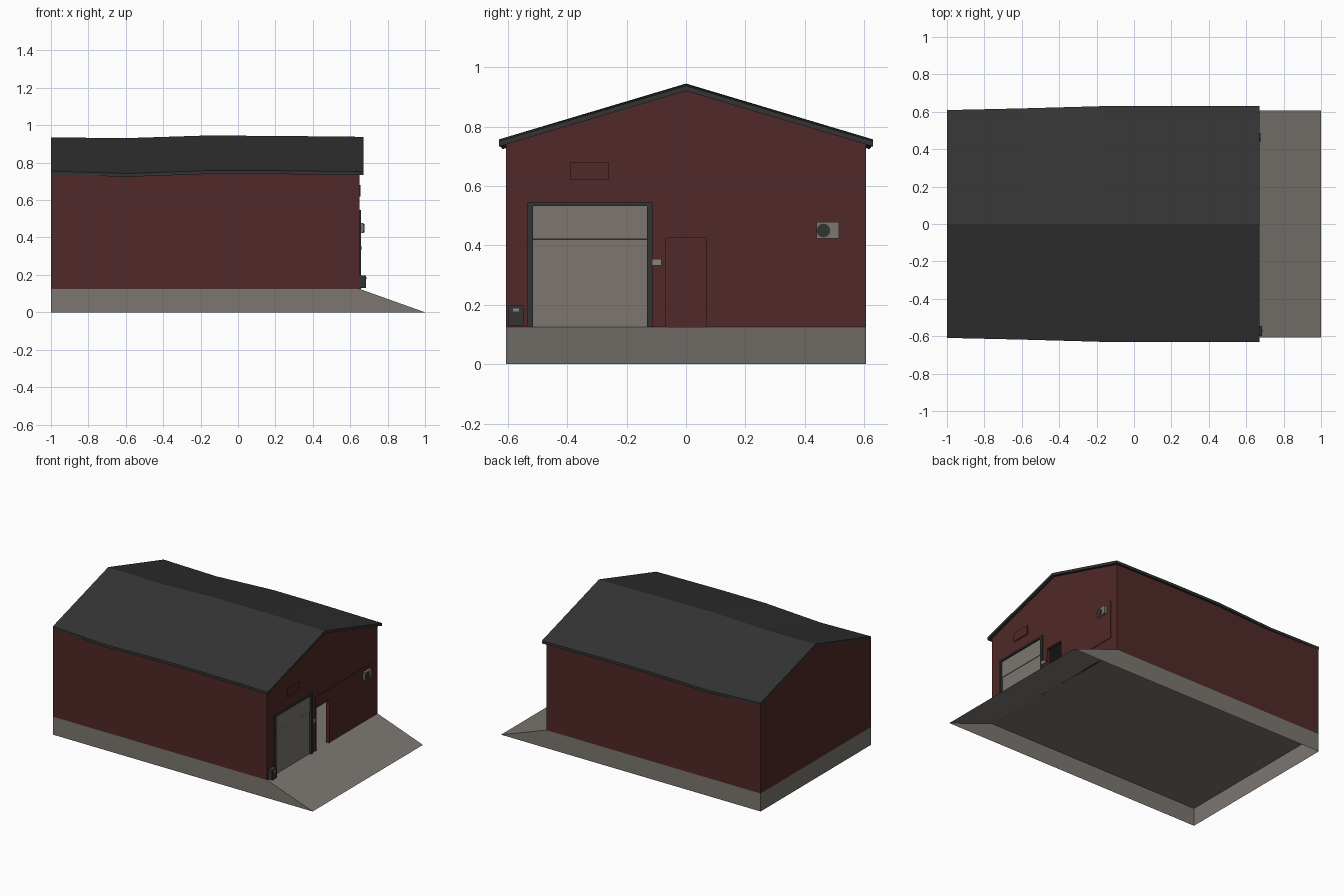
import bpy, bmesh, math
from mathutils import Matrix

if "Cube" in bpy.data.objects:
    bpy.data.objects.remove(bpy.data.objects["Cube"])


def material(name, rgb):
    m = bpy.data.materials.new(name)
    m.diffuse_color = (*rgb, 1)
    m.use_nodes = True
    m.node_tree.nodes["Principled BSDF"].inputs["Base Color"].default_value = m.diffuse_color
    return m


RED = material("barn red", (0.080, 0.022, 0.021))
DARK = material("charcoal", (0.034, 0.034, 0.034))
STONE = material("concrete grey", (0.200, 0.182, 0.162))
PALE = material("pale grey", (0.25, 0.235, 0.21))


def add_object(name, bm, mat):
    bmesh.ops.recalc_face_normals(bm, faces=bm.faces)
    mesh = bpy.data.meshes.new(name)
    bm.to_mesh(mesh)
    bm.free()
    mesh.materials.append(mat)
    ob = bpy.data.objects.new(name, mesh)
    bpy.context.collection.objects.link(ob)
    return ob


def box(name, x, y, z, mat):
    """Box from (min, max) ranges."""
    bm = bmesh.new()
    bmesh.ops.create_cube(bm, size=1)
    for v in bm.verts:
        v.co = [r[0] + (c + 0.5) * (r[1] - r[0]) for c, r in zip(v.co, (x, y, z))]
    return add_object(name, bm, mat)


def loft(name, sections, mat, closed):
    """Join cross-sections of equal point count; closed sections get end caps."""
    bm = bmesh.new()
    rings = [[bm.verts.new(p) for p in s] for s in sections]
    n = len(rings[0])
    for a, b in zip(rings, rings[1:]):
        for i in range(n if closed else n - 1):
            j = (i + 1) % n
            bm.faces.new((a[i], a[j], b[j], b[i]))
    if closed:
        bm.faces.new(rings[0])
        bm.faces.new(rings[-1])
    return add_object(name, bm, mat)


FLOOR, WALL_X, WALL_Y, T = 0.125, 0.65, 0.607, 0.018

# concrete base with sloping ramp, open underneath
side = [(-1, 0), (1, 0), (WALL_X, FLOOR), (-1, FLOOR)]
base = loft("base_and_ramp", [[(x, y, z) for x, z in side] for y in (-WALL_Y, WALL_Y)], STONE, True)
bm = bmesh.new()
bm.from_mesh(base.data)
bmesh.ops.delete(bm, geom=[f for f in bm.faces if all(v.co.z < 0.001 for v in f.verts)],
                 context='FACES_ONLY')
bm.to_mesh(base.data)
bm.free()

# gently sagging roof: x, half width, eave height, ridge height
ROOF = [(-1, 0.609, 0.755, 0.935), (-0.6, 0.618, 0.742, 0.931), (-0.17, 0.63, 0.757, 0.945),
        (0.2, 0.63, 0.757, 0.943), (0.67, 0.63, 0.751, 0.938)]
loft("roof", [[(x, -w, e), (x, 0, r), (x, w, e), (x, w, e - T), (x, 0, r - T), (x, -w, e - T)]
              for x, w, e, r in ROOF], DARK, True)


def wall_top(w, e, r):
    return r - (r - e) * WALL_Y / w - T + 0.004


# side walls following the roof
for name, s in (("front_wall", -1), ("back_wall", 1)):
    loft(name, [[(min(x, WALL_X), s * WALL_Y, FLOOR), (min(x, WALL_X), s * WALL_Y, wall_top(w, e, r))]
                for x, w, e, r in ROOF], RED, False)


# gable walls; the entrance one is notched for the garage door and open doorway
def gable(name, x, roof, notches=()):
    _, w, e, r = roof
    pts = [(-WALL_Y, FLOOR)]
    for a, b, h in notches:
        pts += [(a, FLOOR), (a, h), (b, h), (b, FLOOR)]
    pts += [(WALL_Y, FLOOR), (WALL_Y, wall_top(w, e, r)), (0, r - T + 0.004),
            (-WALL_Y, wall_top(w, e, r))]
    bm = bmesh.new()
    f = bm.faces.new([bm.verts.new((x, y, z)) for y, z in pts])
    if notches:
        geo = bmesh.ops.extrude_face_region(bm, geom=[f])["geom"]
        bmesh.ops.translate(bm, vec=(-0.02, 0, 0), verts=[g for g in geo if isinstance(g, bmesh.types.BMVert)])
    return add_object(name, bm, RED)


gable("left_gable_wall", -1, ROOF[0])
gable("entrance_gable_wall", WALL_X, ROOF[-1], [(-0.517, -0.127, 0.537), (-0.068, 0.07, 0.425)])


# raised frames around both openings
def frame(name, y0, y1, top, w, x1, mat):
    box(name + "_left_post", (0.635, x1), (y0, y0 + w), (FLOOR, top), mat)
    box(name + "_right_post", (0.635, x1), (y1 - w, y1), (FLOOR, top), mat)
    box(name + "_lintel", (0.635, x1), (y0 + w, y1 - w), (top - w * 0.7, top), mat)


frame("garage_frame", -0.534, -0.113, 0.546, 0.018, 0.657, DARK)
frame("doorway_frame", -0.077, 0.077, 0.43, 0.008, 0.655, RED)

# garage door in two panels
box("garage_door_lower", (0.635, 0.643), (-0.517, -0.127), (FLOOR, 0.419), STONE)
box("garage_door_upper", (0.635, 0.645), (-0.517, -0.127), (0.421, 0.537), STONE)

# slightly raised wall boards
box("wall_board_top", (WALL_X, 0.654), (-0.08, 0.077), (0.43, 0.503), RED)
box("wall_board_side", (WALL_X, 0.654), (0.077, 0.55), (0.235, 0.503), RED)
box("upper_plate", (WALL_X, 0.656), (-0.39, -0.26), (0.62, 0.68), RED)

# cooling unit with round fan
box("cooling_unit", (WALL_X, 0.672), (0.44, 0.515), (0.424, 0.478), STONE)
bm = bmesh.new()
bmesh.ops.create_cone(bm, cap_ends=True, segments=16, radius1=0.023, radius2=0.023, depth=0.008,
                      matrix=Matrix.Translation((0.672, 0.463, 0.45)) @ Matrix.Rotation(math.pi / 2, 4, 'Y'))
add_object("cooling_fan", bm, DARK)

# door keypad and meter box
box("keypad", (WALL_X, 0.66), (-0.113, -0.082), (0.332, 0.354), PALE)
box("meter_box", (WALL_X, 0.684), (-0.6, -0.545), (0.13, 0.197), DARK)
box("meter_window", (0.684, 0.686), (-0.582, -0.562), (0.178, 0.188), PALE)
